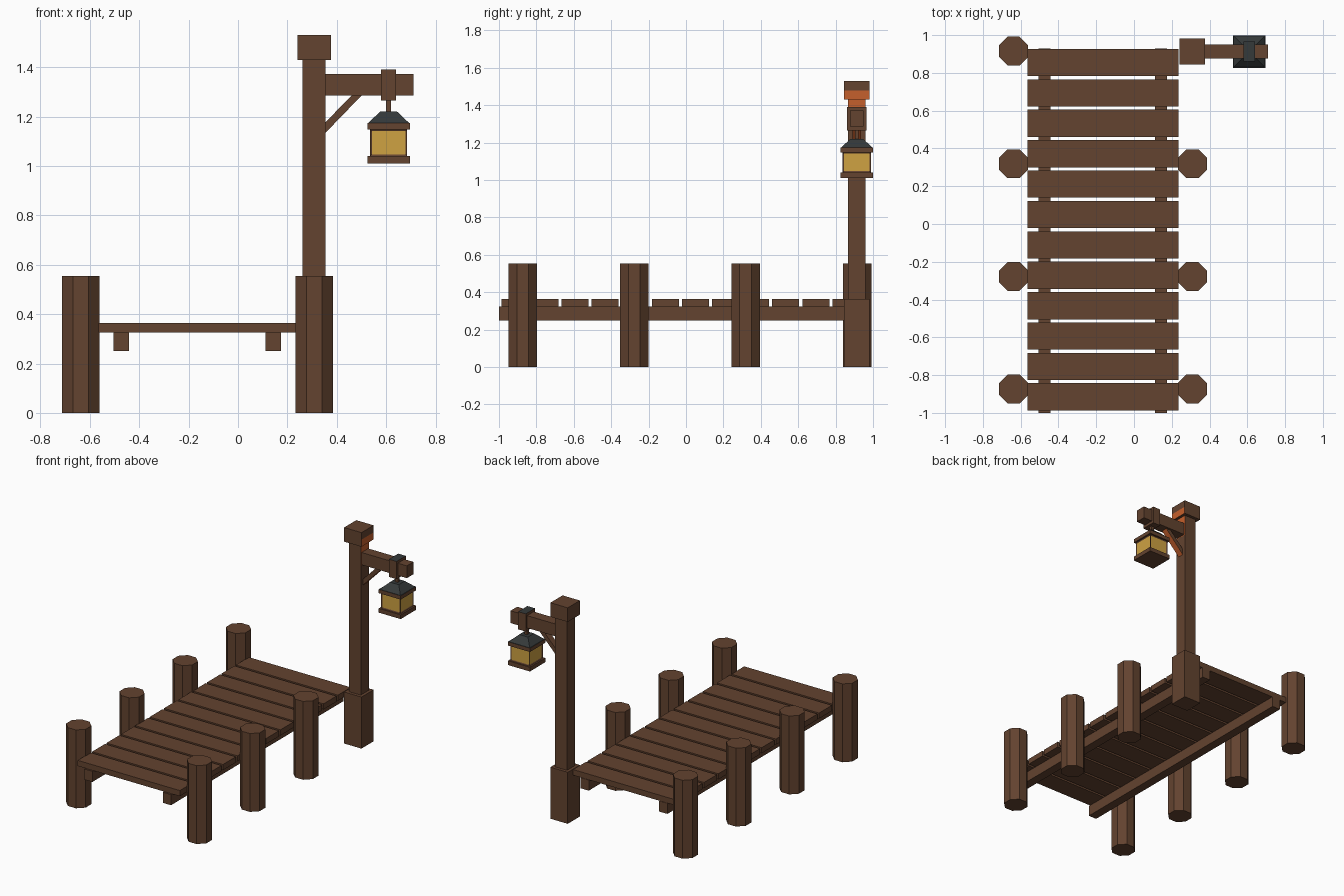
import bpy, bmesh
from math import pi, cos, sin
from mathutils import Vector

if "Cube" in bpy.data.objects:
    bpy.data.objects.remove(bpy.data.objects["Cube"])


def make_material(name, rgb):
    mat = bpy.data.materials.new(name)
    mat.use_nodes = True
    mat.diffuse_color = (*rgb, 1)
    mat.node_tree.nodes["Principled BSDF"].inputs["Base Color"].default_value = (*rgb, 1)
    return mat


WOOD = make_material("brown_wood", (0.125, 0.056, 0.029))
SLATE = make_material("dark_slate", (0.035, 0.041, 0.042))
GLASS = make_material("amber_glass", (0.62, 0.36, 0.055))
ORANGE = make_material("orange_wood", (0.56, 0.115, 0.025))


def finish(name, bm, mats):
    bmesh.ops.recalc_face_normals(bm, faces=bm.faces)
    mesh = bpy.data.meshes.new(name)
    bm.to_mesh(mesh)
    bm.free()
    for m in mats:
        mesh.materials.append(m)
    obj = bpy.data.objects.new(name, mesh)
    bpy.context.collection.objects.link(obj)
    return obj


def prism(name, ring, offset, mats=(WOOD,), rule=None, cut_z=None, taper=1.0):
    """Extrude a closed ring of points along offset; rule paints faces."""
    bm = bmesh.new()
    ring = [Vector(p) for p in ring]
    mid = sum(ring, Vector()) / len(ring)
    low = [bm.verts.new(p) for p in ring]
    top = [bm.verts.new(mid + (p - mid) * taper + Vector(offset)) for p in ring]
    bm.faces.new(low[::-1])
    bm.faces.new(top)
    for i in range(len(ring)):
        j = (i + 1) % len(ring)
        bm.faces.new((low[i], low[j], top[j], top[i]))
    if cut_z:
        bmesh.ops.bisect_plane(bm, geom=bm.verts[:] + bm.edges[:] + bm.faces[:],
                               plane_co=(0, 0, cut_z), plane_no=(0, 0, 1))
    bmesh.ops.recalc_face_normals(bm, faces=bm.faces)
    if rule:
        for f in bm.faces:
            f.material_index = int(rule(f.normal, f.calc_center_median()))
    return finish(name, bm, mats)


def box(name, x, y, z, **kw):
    ring = [(x[0], y[0], z[0]), (x[1], y[0], z[0]), (x[1], y[1], z[0]), (x[0], y[1], z[0])]
    return prism(name, ring, (0, 0, z[1] - z[0]), **kw)


def span(c, half):
    return (c - half, c + half)


# Deck planks and the two bearers under them
for i in range(12):
    box(f"plank_{i + 1}", (-0.565, 0.235), span(-0.915 + i * 0.1609, 0.072), (0.325, 0.365))
for side, x in (("right", -0.473), ("left", 0.143)):
    box(f"{side}_bearer", span(x, 0.032), (-1.0, 0.93), (0.25, 0.325))

# Eight-sided mooring posts; the back left one is replaced by the lamp post
R = 0.0765 / cos(pi / 8)
for side, x, rows in (("right", -0.637, 4), ("left", 0.309, 3)):
    for i in range(rows):
        y = -0.873 + i * 0.596
        ring = [(x + R * cos(a), y + R * sin(a), 0)
                for a in (pi / 8 + k * pi / 4 for k in range(8))]
        prism(f"{side}_post_{i + 1}", ring, (0, 0, 0.555))

# Lamp post: base, shaft and cap, with orange on the side facing the lantern
PX, LX, Y = 0.308, 0.61, 0.913
box("lamp_post_base", span(PX, 0.068), span(Y, 0.068), (0, 0.365))
box("lamp_post_shaft", span(PX, 0.047), span(Y, 0.046), (0.365, 1.43), mats=(WOOD, ORANGE),
    cut_z=1.28, rule=lambda n, c: n.x > 0.9 and c.z > 1.28)
box("lamp_post_cap", span(PX, 0.068), span(Y, 0.068), (1.43, 1.53), mats=(WOOD, ORANGE),
    cut_z=1.48, rule=lambda n, c: n.x > 0.9 and c.z < 1.48)

# Arm, diagonal brace and the collar that carries the lantern
box("lamp_arm", (0.355, 0.71), span(Y, 0.037), (1.285, 1.372))
h = 0.022
prism("arm_brace", [(0.355, Y - h, 1.135), (0.50, Y - h, 1.285),
                    (0.46, Y - h, 1.285), (0.355, Y - h, 1.178)], (0, 2 * h, 0),
      mats=(WOOD, ORANGE), rule=lambda n, c: n.x > 0.5 and n.z < -0.5)
box("arm_collar", span(LX, 0.03), span(Y, 0.052), (1.265, 1.39), mats=(WOOD, SLATE),
    rule=lambda n, c: n.z > 0.9)
box("lantern_hanger", span(LX, 0.01), span(Y, 0.01), (1.21, 1.265))

# Lantern: roof, rims and a body with glazed inset sides
box("lantern_roof", span(LX, 0.082), span(Y, 0.082), (1.175, 1.22), mats=(SLATE,), taper=0.42)
box("lantern_top_rim", span(LX, 0.086), span(Y, 0.086), (1.148, 1.175), mats=(WOOD, SLATE),
    rule=lambda n, c: n.z > 0.9)
box("lantern_bottom_rim", span(LX, 0.086), span(Y, 0.086), (1.01, 1.04))
body = box("lantern_body", span(LX, 0.075), span(Y, 0.075), (1.04, 1.148), mats=(WOOD, GLASS))
bm = bmesh.new()
bm.from_mesh(body.data)
panes = [f for f in bm.faces if abs(f.normal.z) < 0.1]
bmesh.ops.inset_individual(bm, faces=panes, thickness=0.01, depth=-0.004)
for f in panes:
    f.material_index = 1
bm.to_mesh(body.data)
bm.free()
